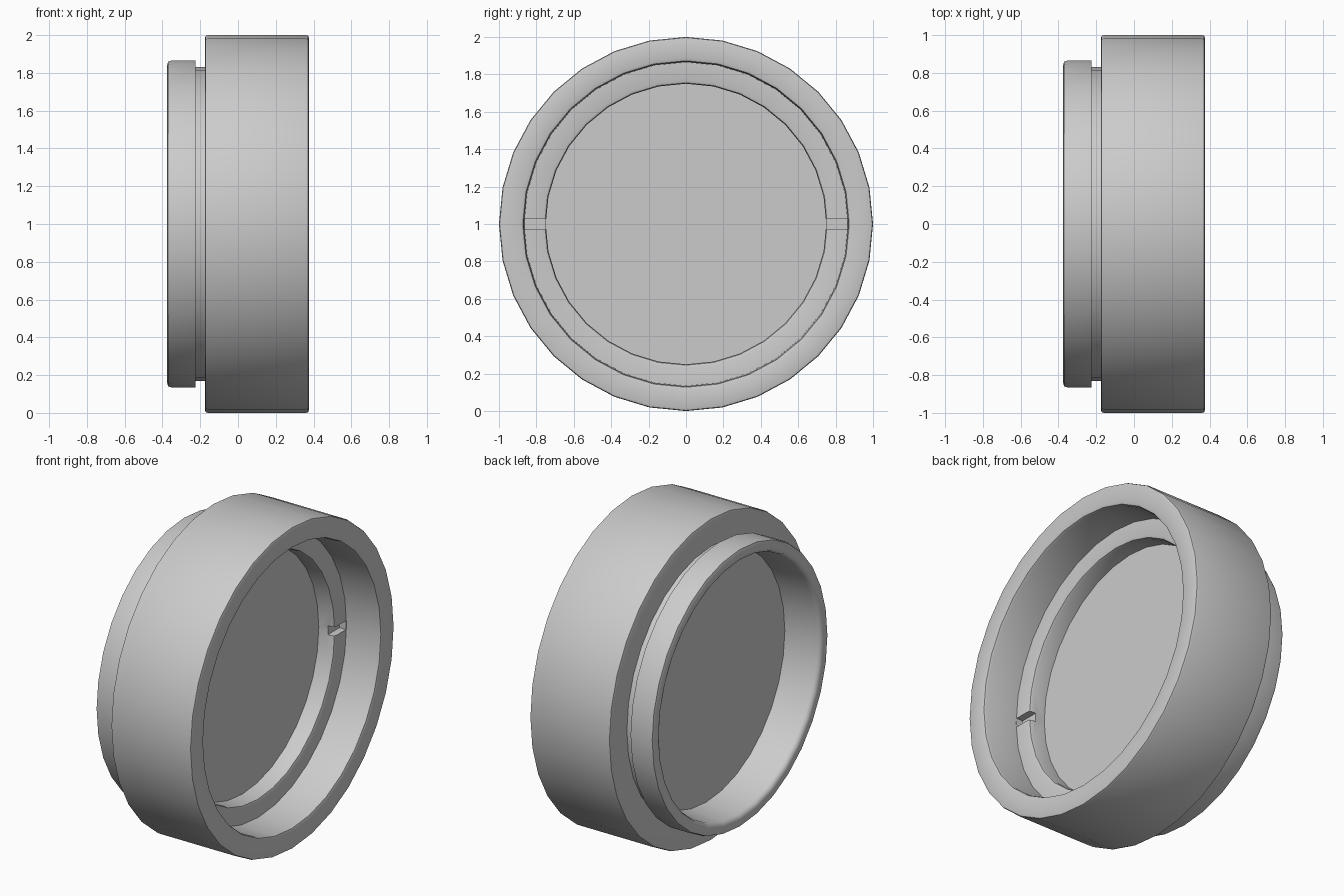
import bpy, bmesh, math

if "Cube" in bpy.data.objects:
    bpy.data.objects.remove(bpy.data.objects["Cube"])

SEG = 32


def rounded(points):
    """Replace each (x, r, radius) corner by a small three-point curve."""
    out = []
    n = len(points)
    for i, (x, r, rad) in enumerate(points):
        if rad == 0 or i in (0, n - 1):
            out.append((x, r))
            continue
        ends = []
        for ox, orr, _ in (points[i - 1], points[i + 1]):
            d = math.hypot(ox - x, orr - r)
            ends.append((x + (ox - x) * rad / d, r + (orr - r) * rad / d))
        (ax, ar), (bx, br) = ends
        mid = (0.25 * ax + 0.5 * x + 0.25 * bx, 0.25 * ar + 0.5 * r + 0.25 * br)
        out += [ends[0], mid, ends[1]]
    return out


def lathe(name, profile):
    """Spin (x, radius) points about the x axis and cap both ends."""
    bm = bmesh.new()
    rings = []
    for i in range(SEG):
        a = 2 * math.pi * i / SEG
        rings.append([bm.verts.new((x, r * math.cos(a), 1 + r * math.sin(a)))
                      for x, r in profile])
    for i in range(SEG):
        p, q = rings[i], rings[(i + 1) % SEG]
        for j in range(len(profile) - 1):
            bm.faces.new((p[j], p[j + 1], q[j + 1], q[j]))
    for j in (0, len(profile) - 1):
        bm.faces.new([ring[j] for ring in rings])
    bmesh.ops.recalc_face_normals(bm, faces=bm.faces)
    mesh = bpy.data.meshes.new(name)
    bm.to_mesh(mesh)
    bm.free()
    obj = bpy.data.objects.new(name, mesh)
    bpy.context.collection.objects.link(obj)
    return obj


# One continuous shell: front glass face, retaining ring, barrel, neck,
# rear flange, rear glass face
housing = lathe("filter_housing", rounded([
    (0.03, 0.75, 0),          # front glass edge
    (0.14, 0.75, 0.02),       # retaining ring
    (0.14, 0.865, 0),
    (0.375, 0.868, 0.02),     # front mouth
    (0.375, 1.0, 0.015),
    (-0.175, 1.0, 0.015),     # barrel
    (-0.175, 0.83, 0),        # neck
    (-0.225, 0.83, 0),
    (-0.225, 0.865, 0),       # rear flange
    (-0.375, 0.865, 0.022),
    (-0.375, 0.79, 0.025),    # rear mouth
    (-0.14, 0.77, 0)]))       # rear glass edge

# Two spanner slots cut into the retaining ring
for side in (-1, 1):
    bpy.ops.mesh.primitive_cube_add(size=1, location=(0.145, side * 0.781, 1))
    cutter = bpy.context.object
    cutter.name = "slot_cutter"
    cutter.dimensions = (0.1, 0.16, 0.055)
    cutter.hide_render = True
    bpy.context.view_layer.update()
    mod = housing.modifiers.new("slot", 'BOOLEAN')
    mod.operation = 'DIFFERENCE'
    mod.solver = 'EXACT'
    mod.object = cutter
    bpy.context.view_layer.objects.active = housing
    bpy.ops.object.modifier_apply(modifier=mod.name)
    bpy.data.objects.remove(cutter)

# Smooth shading with crisp creases
bpy.ops.object.select_all(action='DESELECT')
housing.select_set(True)
bpy.context.view_layer.objects.active = housing
bpy.ops.object.shade_smooth_by_angle(angle=math.radians(50))
